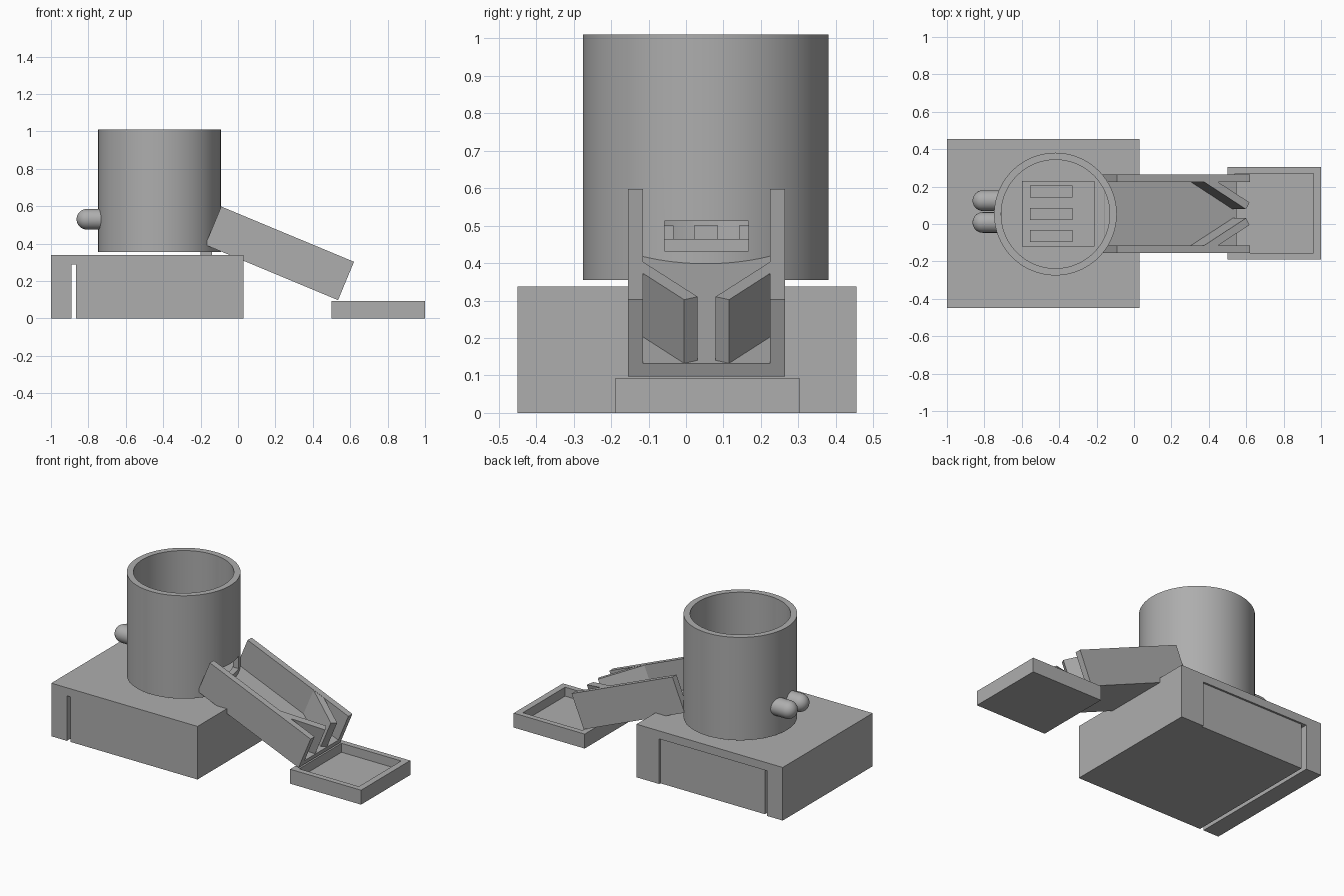
import bpy, bmesh, math
from mathutils import Matrix, Vector

cube = bpy.data.objects.get("Cube")
if cube:
    bpy.data.objects.remove(cube, do_unlink=True)

GREY = (0.42, 0.42, 0.42, 1)
mat = bpy.data.materials.new("plain grey")
mat.use_nodes = True
mat.diffuse_color = GREY
mat.node_tree.nodes["Principled BSDF"].inputs["Base Color"].default_value = GREY


def finish(name, bm, matrix=None, smooth=False):
    bmesh.ops.recalc_face_normals(bm, faces=bm.faces)
    mesh = bpy.data.meshes.new(name)
    bm.to_mesh(mesh)
    bm.free()
    mesh.materials.append(mat)
    ob = bpy.data.objects.new(name, mesh)
    bpy.context.collection.objects.link(ob)
    if matrix:
        ob.matrix_world = matrix
    if smooth:
        shade(ob)
    return ob


def shade(ob):
    bpy.ops.object.select_all(action='DESELECT')
    ob.select_set(True)
    bpy.context.view_layer.objects.active = ob
    bpy.ops.object.shade_smooth_by_angle(angle=math.radians(30))


def box(name, x, y, z, matrix=None):
    bm = bmesh.new()
    bmesh.ops.create_cube(bm, size=1)
    for v in bm.verts:
        v.co = Vector(r[0] if c < 0 else r[1] for r, c in zip((x, y, z), v.co))
    return finish(name, bm, matrix)


def prism(name, outline, z0, z1, matrix=None):
    bm = bmesh.new()
    face = bm.faces.new([bm.verts.new((a, b, z0)) for a, b in outline])
    new = bmesh.ops.extrude_face_region(bm, geom=[face])["geom"]
    bmesh.ops.translate(bm, vec=(0, 0, z1 - z0),
                        verts=[g for g in new if isinstance(g, bmesh.types.BMVert)])
    return finish(name, bm, matrix)


def lathe(name, profile, matrix, closed=False, steps=96):
    bm = bmesh.new()
    vs = [bm.verts.new((r, 0, z)) for r, z in profile]
    pairs = list(zip(vs, vs[1:])) + ([(vs[-1], vs[0])] if closed else [])
    edges = [bm.edges.new(p) for p in pairs]
    bmesh.ops.spin(bm, geom=vs + edges, axis=(0, 0, 1), cent=(0, 0, 0),
                   angle=math.tau, steps=steps)
    bmesh.ops.remove_doubles(bm, verts=bm.verts, dist=1e-5)
    return finish(name, bm, matrix, smooth=True)


def cut(ob, cutter):
    cutter.hide_render = True
    mod = ob.modifiers.new("cut", 'BOOLEAN')
    mod.object = cutter
    mod.solver = 'EXACT'
    bpy.context.view_layer.objects.active = ob
    bpy.ops.object.modifier_apply(modifier=mod.name)
    bpy.data.objects.remove(cutter, do_unlink=True)


# Base with a through slot and a slightly recessed rear hatch
base = box("base", (-1, 0.03), (-0.45, 0.455), (0, 0.338))
cut(base, box("slot_cutter", (-0.89, -0.865), (-1, 1), (-0.1, 0.287)))
cut(base, box("hatch_cutter", (-0.88, -0.13), (0.443, 1), (-0.1, 0.287)))

# Hopper: open tube with a floor and an outlet onto the chute
place = Matrix.Translation((-0.42, 0.053, 0))
hopper = lathe("hopper", [(0, 0.355), (0.328, 0.355), (0.328, 1.01),
                          (0.29, 1.01), (0.29, 0.425), (0, 0.425)], place)
cut(hopper, box("outlet_cutter", (-0.25, 0), (-0.057, 0.167), (0.432, 0.512)))
shade(hopper)
box("hopper_support", (-0.2, -0.14), (-0.05, 0.16), (0.33, 0.365))

# Dispenser parts inside the hopper
for i, y in enumerate((-0.065, 0.053, 0.173)):
    box(f"dispenser_bar_{i + 1}", (-0.555, -0.33), (y - 0.032, y + 0.032), (0.42, 0.5))
box("dispenser_plate", (-0.6, -0.21), (-0.12, 0.23), (0.42, 0.465))

# Pair of round-ended sensors on the hopper wall
R = 0.055
dome = [(R * math.cos(a), 0.1 + R * math.sin(a))
        for a in (math.pi / 2 * i / 10 for i in range(11))]
for i, y in enumerate((0.008, 0.125)):
    lathe(f"sensor_{i + 1}", [(0, 0), (R, 0)] + dome,
          Matrix.Translation((-0.708, y, 0.53)) @ Matrix.Rotation(-math.pi / 2, 4, 'Y'),
          steps=40)

# Sloping chute: local x runs downhill, local z is normal to its floor
L, H = 0.769, 0.222
slope = Matrix.Translation((-0.175, 0.055, 0.393)) @ Matrix.Rotation(math.radians(22.6), 4, 'Y')
box("chute_floor", (0, L), (-0.175, 0.175), (0, 0.037), slope)
for side, name in ((-1, "right"), (1, "left")):
    box(f"chute_wall_{name}", (0, L), sorted((side * 0.17, side * 0.21)), (0, H), slope)
    outline = [(0.5, 0.172), (0.58, 0.172), (0.767, 0.06), (0.746, 0.024)]
    prism(f"chute_vane_{name}", [(s, side * w) for s, w in outline], 0.03, H - 0.001, slope)

# Catch tray
tray = box("tray", (0.5, 1), (-0.19, 0.305), (0, 0.092))
cut(tray, box("tray_cutter", (0.54, 0.96), (-0.155, 0.27), (0.035, 0.2)))
